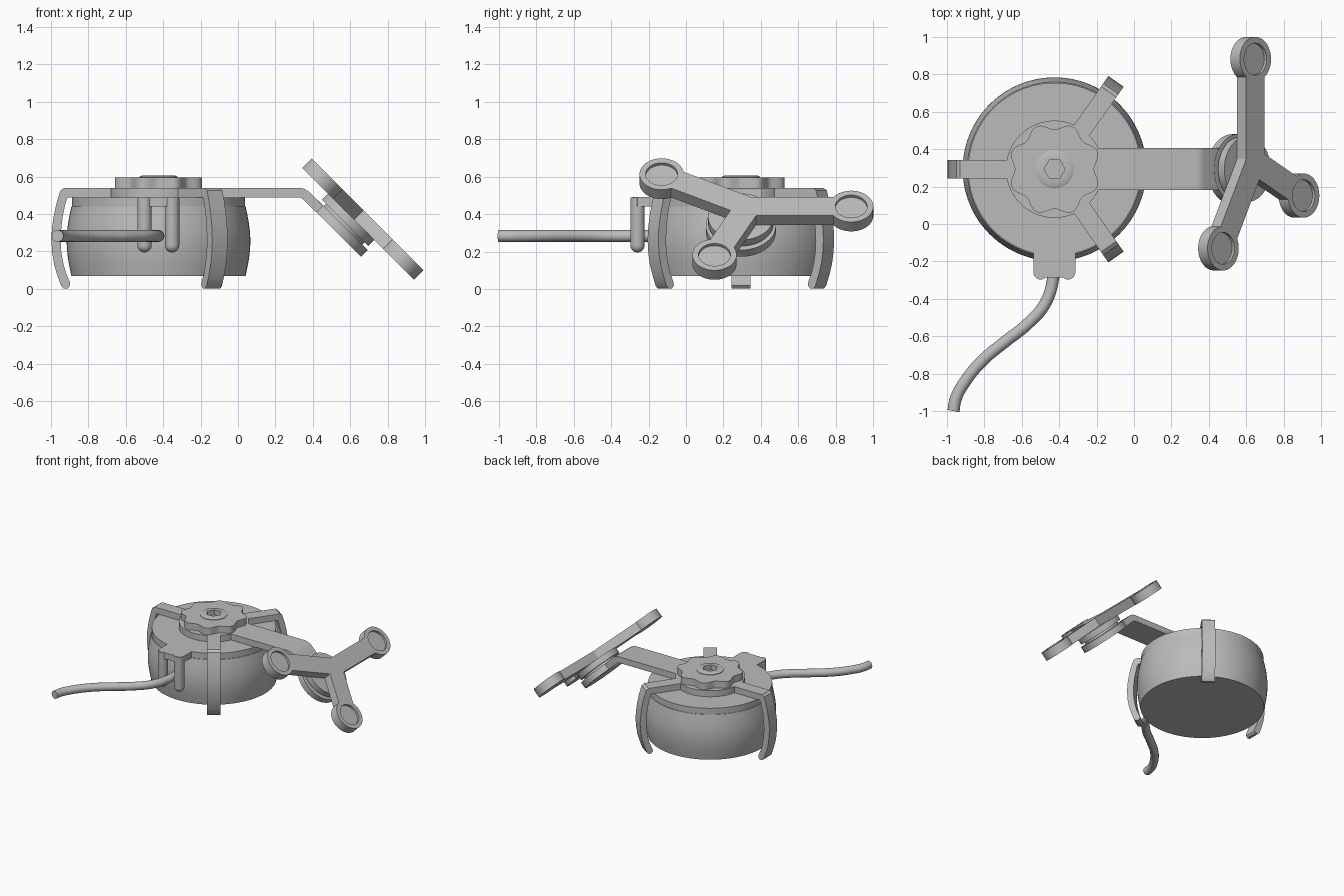
import bpy, bmesh
from math import sin, cos, pi, radians, atan2, hypot
from mathutils import Matrix, Vector

if "Cube" in bpy.data.objects:
    bpy.data.objects.remove(bpy.data.objects["Cube"], do_unlink=True)

grey = bpy.data.materials.new("plain grey")
grey.use_nodes = True
colour = (0.5, 0.5, 0.5, 1)
grey.diffuse_color = colour
grey.node_tree.nodes["Principled BSDF"].inputs["Base Color"].default_value = colour

CX, CY = -0.425, 0.293          # drum axis


def frame(x, y, z, origin):
    m = Matrix((x, y, z)).transposed().to_4x4()
    m.translation = origin
    return m


def finish(name, bm, matrix):
    """Clean the mesh, mark hard edges and make the object."""
    bmesh.ops.remove_doubles(bm, verts=bm.verts, dist=1e-5)
    bmesh.ops.transform(bm, matrix=matrix, verts=bm.verts)
    bmesh.ops.recalc_face_normals(bm, faces=bm.faces)
    for f in bm.faces:
        f.smooth = True
    for e in bm.edges:
        e.smooth = len(e.link_faces) == 2 and e.calc_face_angle(0) < radians(32)
    mesh = bpy.data.meshes.new(name)
    bm.to_mesh(mesh)
    bm.free()
    mesh.materials.append(grey)
    ob = bpy.data.objects.new(name, mesh)
    bpy.context.collection.objects.link(ob)
    return ob


def lathe(name, rings, matrix, n=96, closed=False):
    """Stack of rings (radius, height); a radius may be a function of angle."""
    bm = bmesh.new()
    loops = []
    for r, z in rings:
        loop = []
        for i in range(n):
            a = 2 * pi * i / n
            rad = r(a) if callable(r) else r
            loop.append(bm.verts.new((rad * cos(a), rad * sin(a), z)))
        loops.append(loop)
    pairs = list(zip(loops, loops[1:]))
    if closed:
        pairs.append((loops[-1], loops[0]))
    for low, high in pairs:
        for i in range(n):
            j = (i + 1) % n
            bm.faces.new((low[i], low[j], high[j], high[i]))
    return finish(name, bm, matrix)


def disc(name, r, z0, z1, matrix):
    return lathe(name, [(0, z0), (r, z0), (r, z1), (0, z1)], matrix)


def prism(name, points, z0, z1, matrix):
    """Outline in local xy, extruded along local z."""
    bm = bmesh.new()
    base = bm.faces.new([bm.verts.new((x, y, z0)) for x, y in points])
    new = bmesh.ops.extrude_face_region(bm, geom=[base])["geom"]
    bmesh.ops.translate(bm, vec=(0, 0, z1 - z0),
                        verts=[v for v in new if isinstance(v, bmesh.types.BMVert)])
    return finish(name, bm, matrix)


axis = Matrix.Translation((CX, CY, 0))

# Drum with bulging wall
Z0, Z1 = 0.07, 0.44
wall = [(0.466 + 0.025 * sin(pi * k / 16), Z0 + (Z1 - Z0) * k / 16) for k in range(17)]
lathe("drum", [(0, Z0)] + wall + [(0, Z1)], axis)

# Lid with a front tab and two pegs hanging from it
disc("lid", 0.462, 0.44, 0.49, axis)
prism("lid_tab", [(-0.112, 0.3), (-0.112, -0.26), (-0.09, -0.285), (0.09, -0.285),
                  (0.112, -0.26), (0.112, 0.3)], 0.44, 0.49, Matrix.Translation((CX, 0, 0)))
PR = 0.038
tip = [(PR * sin(pi / 2 * k / 8), 0.195 + PR - PR * cos(pi / 2 * k / 8)) for k in range(9)]
for side, x in (("right", -0.5), ("left", -0.352)):
    lathe(side + "_peg", tip + [(PR, 0.489), (0, 0.489)],
          Matrix.Translation((x, -0.259, 0)), 32)

# Hub plate and three clamp arms that curl down round the drum
disc("hub_plate", 0.26, 0.49, 0.54, axis)
claw = [(0.2, 0.49), (0.2, 0.54), (0.505, 0.54), (0.525, 0.525), (0.545, 0.46),
        (0.56, 0.39), (0.57, 0.32), (0.573, 0.26), (0.568, 0.19), (0.558, 0.13),
        (0.54, 0.07), (0.52, 0.015), (0.505, 0.002), (0.485, 0.003), (0.472, 0.018),
        (0.473, 0.035), (0.495, 0.085), (0.51, 0.14), (0.52, 0.2), (0.523, 0.26),
        (0.52, 0.32), (0.512, 0.39), (0.497, 0.46), (0.487, 0.49)]
for name, deg in (("right", 180), ("back_left", 55), ("front_left", -55)):
    c, s = cos(radians(deg)), sin(radians(deg))
    prism(name + "_clamp_arm", claw, -0.05, 0.05,
          frame((c, s, 0), (0, 0, 1), (s, -c, 0), (CX, CY, 0)))


# Scalloped knob and bolt with a hexagonal socket
def scallop(a):
    return 0.23 - 0.018 * cos(8 * a)


def hexagon(a):
    return 0.056 * cos(pi / 6) / cos(a % (pi / 3) - pi / 6)


lathe("knob", [(0.09, 0.54), (scallop, 0.54), (scallop, 0.595), (0.09, 0.595)],
      axis, 192, closed=True)
lathe("knob_bolt", [(0, 0.54), (0.102, 0.54), (0.102, 0.599), (0.088, 0.606),
                    (hexagon, 0.606), (hexagon, 0.565), (0, 0.565)], axis)

# Long arm, bent down at its end
prism("long_arm", [(-0.3, 0.49), (-0.3, 0.54), (0.33, 0.54), (0.352, 0.536),
                   (0.375, 0.523), (0.561, 0.34), (0.525, 0.305), (0.347, 0.48),
                   (0.332, 0.488), (0.315, 0.49)], -0.112, 0.112,
      frame((1, 0, 0), (0, 0, 1), (0, -1, 0), (0, CY, 0)))

# Swivel joint in the tilted frame: local x runs down the slope
h = 0.5 ** 0.5
tilt = frame((h, 0, -h), (0, 1, 0), (h, 0, h), (0, 0, 0))
joint = tilt @ Matrix.Translation((0.156, CY, 0))
disc("swivel_base", 0.187, 0.587, 0.637, joint)
disc("swivel_neck", 0.145, 0.63, 0.66, joint)
disc("swivel_flange", 0.175, 0.655, 0.702, joint)

# Three-armed holder with a dished pad at each end
BACK, FACE, HALF, PAD = 0.7, 0.771, 0.07, 0.118
centre = Vector((0.147, 0.33))
disc("holder_centre", HALF, BACK, FACE, tilt @ Matrix.Translation((*centre, 0)))
pads = {"front": (-0.097, -0.13), "back": (0.147, 0.882), "lower": (0.512, 0.152)}
for name, (u, y) in pads.items():
    lathe(name + "_pad", [(0, BACK), (PAD, BACK), (PAD, FACE), (0.085, FACE),
                          (0.085, FACE - 0.018), (0, FACE - 0.018)],
          tilt @ Matrix.Translation((u, y, 0)))
    d = Vector((u, y)) - centre
    length = d.length - 0.093
    turn = Matrix.Translation((*centre, 0)) @ Matrix.Rotation(atan2(d.y, d.x), 4, 'Z')
    prism(name + "_holder_arm", [(0, -HALF), (length, -HALF), (length, HALF), (0, HALF)],
          BACK, FACE, tilt @ turn)

# Cable leaving the front of the drum
path = [(-0.425, -0.17), (-0.432, -0.29), (-0.475, -0.425), (-0.57, -0.535),
        (-0.69, -0.63), (-0.81, -0.73), (-0.905, -0.845), (-0.953, -0.935), (-0.965, -1.0)]
curve = bpy.data.curves.new("cable", 'CURVE')
curve.dimensions = '3D'
curve.bevel_depth = 0.032
curve.bevel_resolution = 6
curve.use_fill_caps = True
spline = curve.splines.new('BEZIER')
spline.bezier_points.add(len(path) - 1)
for p, (x, y) in zip(spline.bezier_points, path):
    p.co = (x, y, 0.283)
    p.handle_left_type = p.handle_right_type = 'AUTO'
curve.materials.append(grey)
bpy.context.collection.objects.link(bpy.data.objects.new("cable", curve))
